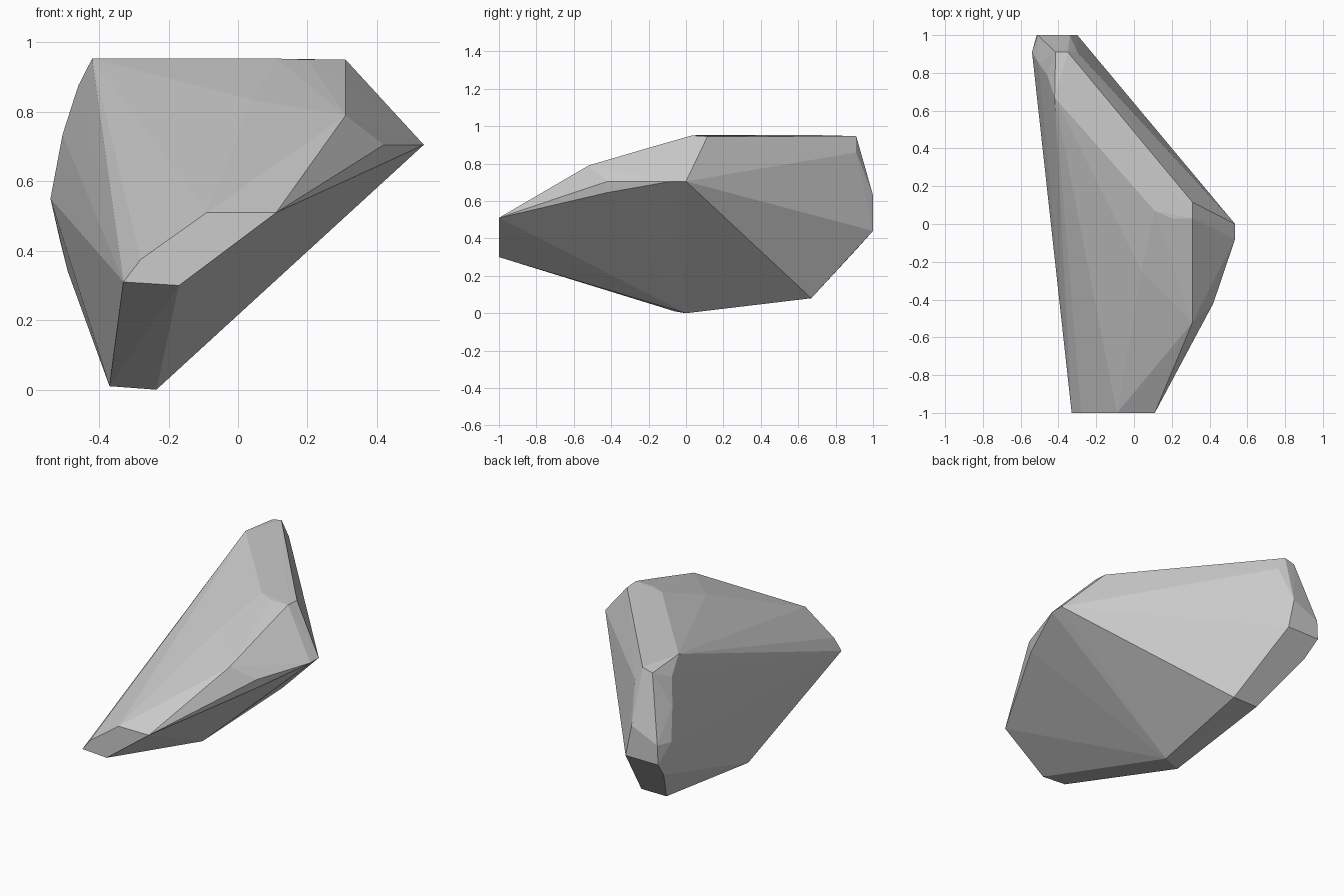
import bpy
import bmesh

# Remove the default cube
default_cube = bpy.data.objects.get("Cube")
if default_cube:
    bpy.data.objects.remove(default_cube, do_unlink=True)


def flat_material(name, colour):
    material = bpy.data.materials.new(name)
    material.use_nodes = True
    material.diffuse_color = colour
    principled = material.node_tree.nodes["Principled BSDF"]
    principled.inputs["Base Color"].default_value = colour
    return material


def hull_object(name, corners, material):
    """Wrap a tight convex skin around the corner points."""
    bm = bmesh.new()
    for corner in corners:
        bm.verts.new(corner)
    hull = bmesh.ops.convex_hull(bm, input=bm.verts[:])
    unused = set(hull["geom_interior"]) | set(hull["geom_unused"])
    loose = [item for item in unused if isinstance(item, bmesh.types.BMVert)]
    bmesh.ops.delete(bm, geom=loose, context="VERTS")
    bmesh.ops.recalc_face_normals(bm, faces=bm.faces[:])
    mesh = bpy.data.meshes.new(name)
    bm.to_mesh(mesh)
    bm.free()
    mesh.materials.append(material)
    obj = bpy.data.objects.new(name, mesh)
    bpy.context.scene.collection.objects.link(obj)
    return obj


def slice_at_y(y, outline):
    """Place an (x, z) outline on an upright plane."""
    return [(x, y, z) for x, z in outline]


# Flat broken front and narrow back end
front_break = slice_at_y(-1, [(-.33, .31), (-.28, .375), (-.09, .51), (.11, .51), (-.17, .30)])
back_tip = slice_at_y(1, [(-.515, .44), (-.30, .44), (-.34, .63), (-.51, .555)])
back_shoulder = slice_at_y(.91, [(-.35, .947), (-.415, .93), (-.30, .86), (-.54, .55), (-.49, .34)])

# Underside ridge
underside = [(-.37, -.06, .01), (-.235, 0, 0), (-.34, .67, .08), (-.174, .67, .08)]

# Pointed side ridge
side_point = [(.535, 0, .705), (.535, -.08, .705), (.42, -.42, .705), (.405, -.42, .645)]

# Upper rim and gently worn slope
upper_rim = [(.31, .115, .945), (.31, .03, .95), (.2, .03, .95), (.11, .07, .953), (-.42, .67, .953)]
worn_slope = [(.31, -.18, .89), (.31, -.52, .79), (.04, -.25, .835), (.12, -.23, .85)]

# Rounded far edge
rounded_edge = [(-.46, .79, .875), (-.505, .85, .735)]

stone_grey = flat_material("stone_grey", (.6, .6, .6, 1))
hull_object(
    "rock",
    front_break + back_tip + back_shoulder + underside
    + side_point + upper_rim + worn_slope + rounded_edge,
    stone_grey,
)
